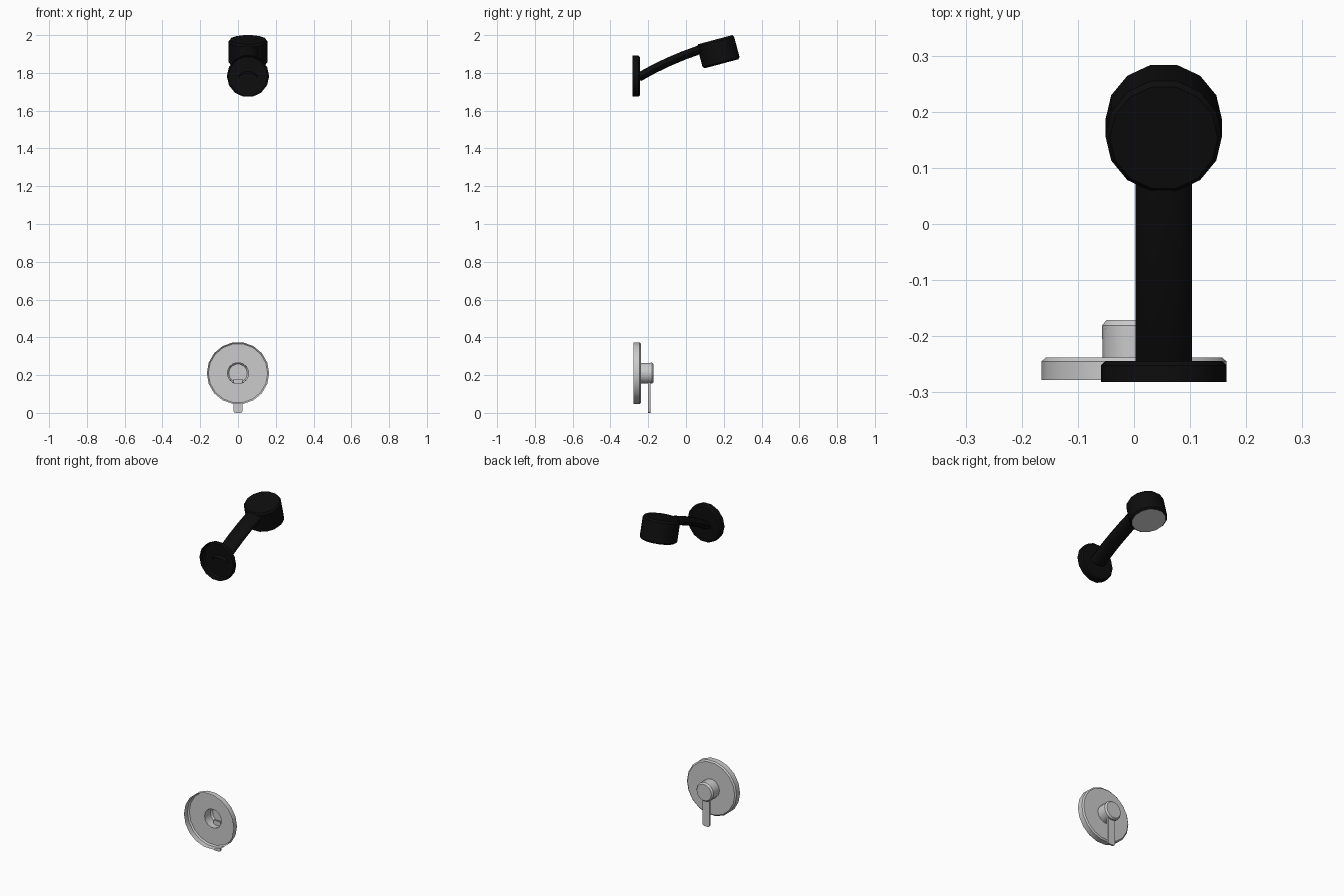
import bpy, bmesh, math
from mathutils import Vector

if "Cube" in bpy.data.objects:
    bpy.data.objects.remove(bpy.data.objects["Cube"])

black = bpy.data.materials.new("black_finish")
black.diffuse_color = (0.004, 0.004, 0.004, 1)
black.use_nodes = True
black.node_tree.nodes["Principled BSDF"].inputs["Base Color"].default_value = black.diffuse_color


def finish(bm, name, mat=None):
    me = bpy.data.meshes.new(name)
    bm.to_mesh(me)
    bm.free()
    ob = bpy.data.objects.new(name, me)
    bpy.context.collection.objects.link(ob)
    if mat:
        me.materials.append(mat)
    bpy.ops.object.select_all(action='DESELECT')
    ob.select_set(True)
    bpy.context.view_layer.objects.active = ob
    bpy.ops.object.shade_smooth_by_angle(angle=math.radians(35))
    return ob


def skin(bm, rings):
    for a, b in zip(rings, rings[1:]):
        n = len(a)
        for j in range(n):
            k = (j + 1) % n
            bm.faces.new((a[j], a[k], b[k], b[j]))


def lathe(name, centre, axis, profile, sides, cap=True, mat=None):
    """Turn (radius, height) points about an axis; the start stays open."""
    w = Vector(axis).normalized()
    u = Vector((1, 0, 0))
    v = w.cross(u)
    c = Vector(centre)
    bm = bmesh.new()
    rings = []
    for r, h in profile:
        angles = [2 * math.pi * j / sides for j in range(sides)]
        rings.append([bm.verts.new(c + w * h + u * r * math.cos(t) + v * r * math.sin(t))
                      for t in angles])
    skin(bm, rings)
    if cap:
        bm.faces.new(rings[-1])
    return finish(bm, name, mat)


Y = (0, 1, 0)
HX = 0.053  # the shower arm sits slightly off centre

# Wall flange of the shower arm, open towards the wall
lathe("arm_flange", (HX, -0.282, 1.783), Y,
      [(0.112, 0), (0.112, 0.03), (0.104, 0.038)], 14, mat=black)

# Curved flattened arm
path = [(-0.25, 1.777), (-0.17, 1.821), (-0.093, 1.858), (-0.01, 1.893),
        (0.07, 1.922), (0.12, 1.936)]
bm = bmesh.new()
rings = []
for i, (y, z) in enumerate(path):
    p, q = path[max(i - 1, 0)], path[min(i + 1, len(path) - 1)]
    w = Vector((0, q[0] - p[0], q[1] - p[1])).normalized()
    u = Vector((1, 0, 0))
    v = w.cross(u)
    rings.append([bm.verts.new(Vector((HX, y, z)) + u * 0.05 * math.cos(t) + v * 0.024 * math.sin(t))
                  for t in [2 * math.pi * j / 14 for j in range(14)]])
skin(bm, rings)
finish(bm, "shower_arm", black)

# Tilted shower head with a grey spray face
tilt = math.radians(15)
up = Vector((0, -math.sin(tilt), math.cos(tilt)))
mid = Vector((HX, 0.171, 1.912))
lathe("shower_head", mid, up,
      [(0.094, -0.066), (0.104, -0.057), (0.104, 0.055), (0.096, 0.066)], 14, mat=black)
lathe("spray_face", mid, -up, [(0.094, 0.066), (0.09, 0.066)], 14)

# Valve plate, open behind and holed for the knob
VZ = 0.21
lathe("valve_plate", (0, -0.278, VZ), Y,
      [(0.165, 0), (0.165, 0.033), (0.157, 0.04), (0.056, 0.04)], 18, cap=False)

# Hollow valve knob
lathe("valve_knob", (0, -0.238, VZ), Y,
      [(0.056, 0), (0.057, 0.057), (0.049, 0.067)], 14)

# Flat lever with a clipped tip
half = [(0.024, 0.18), (0.024, 0.012), (0.02, 0.003), (0.012, 0.0)]
outline = half + [(-x, z) for x, z in reversed(half)]
bm = bmesh.new()
face = bm.faces.new([bm.verts.new((x, -0.2, z)) for x, z in outline])
ext = bmesh.ops.extrude_face_region(bm, geom=[face])
moved = [g for g in ext["geom"] if isinstance(g, bmesh.types.BMVert)]
bmesh.ops.translate(bm, verts=moved, vec=(0, 0.011, 0))
bmesh.ops.recalc_face_normals(bm, faces=bm.faces)
finish(bm, "valve_lever")
